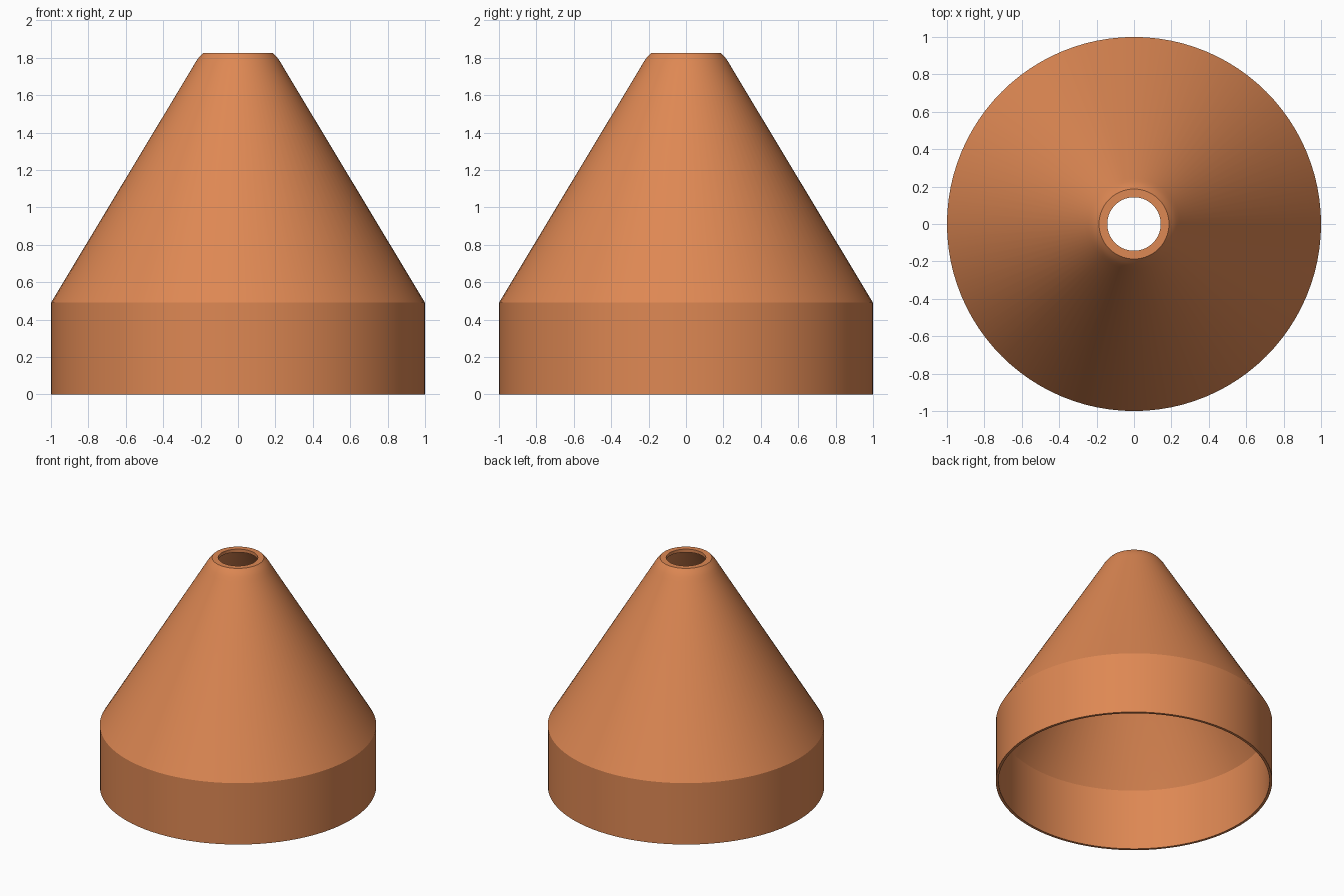
import bpy, bmesh, math

if "Cube" in bpy.data.objects:
    bpy.data.objects.remove(bpy.data.objects["Cube"])

SEGMENTS = 96

# Closed wall profile (radius, height): outside up, rim, inside down
PROFILE = [
    (1.0, 0.0), (1.0, 0.49),
    (0.245, 1.745), (0.228, 1.775), (0.208, 1.803), (0.187, 1.825),
    (0.143, 1.825), (0.143, 1.80),
    (0.17, 1.80), (0.19, 1.78), (0.22, 1.745),
    (0.98, 0.485), (0.98, 0.0),
]

clay = bpy.data.materials.new("terracotta")
clay.diffuse_color = (0.73, 0.246, 0.087, 1.0)
clay.use_nodes = True
clay.node_tree.nodes["Principled BSDF"].inputs["Base Color"].default_value = clay.diffuse_color


def lathe(name, profile, material):
    """Spin a closed profile around z."""
    bm = bmesh.new()
    rings = []
    for r, z in profile:
        rings.append([bm.verts.new((r * math.cos(a), r * math.sin(a), z))
                      for a in (2 * math.pi * i / SEGMENTS for i in range(SEGMENTS))])
    for low, high in zip(rings, rings[1:] + rings[:1]):
        for i in range(SEGMENTS):
            j = (i + 1) % SEGMENTS
            bm.faces.new((low[i], low[j], high[j], high[i]))
    bmesh.ops.recalc_face_normals(bm, faces=bm.faces)
    mesh = bpy.data.meshes.new(name)
    bm.to_mesh(mesh)
    bm.free()
    mesh.materials.append(material)
    obj = bpy.data.objects.new(name, mesh)
    bpy.context.collection.objects.link(obj)
    bpy.context.view_layer.objects.active = obj
    obj.select_set(True)
    bpy.ops.object.shade_smooth_by_angle(angle=math.radians(25))
    return obj


# Hollow conical shade with a straight skirt and an open top
lathe("cone_shade", PROFILE, clay)
